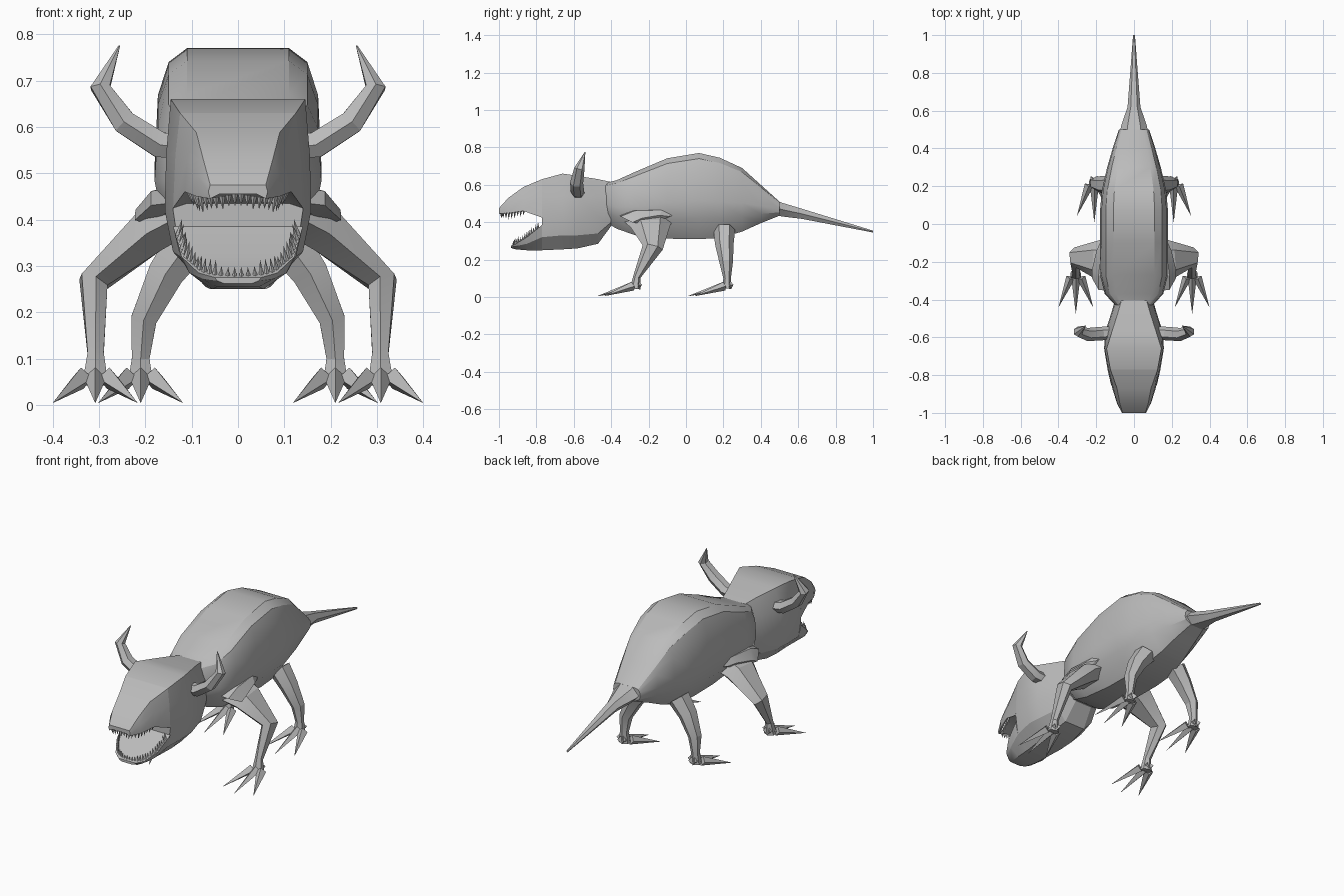
import bpy, bmesh, math, random
from mathutils import Vector

if "Cube" in bpy.data.objects:
    bpy.data.objects.remove(bpy.data.objects["Cube"], do_unlink=True)
random.seed(4)

hide = bpy.data.materials.new("hide_grey")
hide.use_nodes = True
GREY = (0.5, 0.5, 0.5, 1)
hide.diffuse_color = GREY
hide.node_tree.nodes["Principled BSDF"].inputs["Base Color"].default_value = GREY


def finish(bm, name, mirror=False, angle=30):
    bmesh.ops.recalc_face_normals(bm, faces=bm.faces)
    mesh = bpy.data.meshes.new(name)
    bm.to_mesh(mesh)
    bm.free()
    mesh.materials.append(hide)
    ob = bpy.data.objects.new(name, mesh)
    bpy.context.collection.objects.link(ob)
    bpy.ops.object.select_all(action='DESELECT')
    ob.select_set(True)
    bpy.context.view_layer.objects.active = ob
    bpy.ops.object.shade_smooth_by_angle(angle=math.radians(angle))
    if mirror:
        ob.modifiers.new("Mirror", 'MIRROR').use_mirror_merge = False
    return ob


def skin(bm, rings):
    """Bridge rings of points and cap both ends."""
    loops = [[bm.verts.new(p) for p in r] for r in rings]
    n = len(loops[0])
    for a, b in zip(loops, loops[1:]):
        for i in range(n):
            j = (i + 1) % n
            bm.faces.new((a[i], a[j], b[j], b[i]))
    bm.faces.new(loops[0])
    bm.faces.new(loops[-1])


def loft(name, sections, angle=30):
    """Sections are (y, half outline as x,z pairs from top to bottom)."""
    bm = bmesh.new()
    skin(bm, [[(x, y, z) for x, z in half] + [(-x, y, z) for x, z in reversed(half)]
              for y, half in sections])
    return finish(bm, name, angle=angle)


def tube(bm, path, sides=6):
    """Path entries are (x, y, z, radius along y, radius across)."""
    pts = [Vector(p[:3]) for p in path]
    rings = []
    for i, p in enumerate(path):
        t = pts[min(i + 1, len(pts) - 1)] - pts[max(i - 1, 0)]
        v = t.cross(Vector((0, 1, 0))).normalized()
        u = v.cross(t).normalized()
        rings.append([pts[i] + u * p[3] * math.cos(a) + v * p[4] * math.sin(a)
                      for a in (math.tau * k / sides for k in range(sides))])
    skin(bm, rings)


def spike(bm, base, tip, radius, sides=4):
    base, tip = Vector(base), Vector(tip)
    q = (tip - base).to_track_quat('Z', 'Y')
    ring = [bm.verts.new(base + q @ Vector((radius * math.cos(a), radius * math.sin(a), 0)))
            for a in (math.tau * k / sides for k in range(sides))]
    top = bm.verts.new(tip)
    for i in range(sides):
        bm.faces.new((ring[i], ring[(i + 1) % sides], top))
    bm.faces.new(ring)


# Body: one faceted outline scaled along the spine (y, half width, bottom, top)
OUTLINE = [(.61, 1), (.83, .935), (.96, .78), (1, .45), (.92, .24), (.5, 0)]
spine = [(-.43, .10, .40, .61), (-.37, .155, .365, .625), (-.27, .18, .33, .67),
         (-.1, .18, .312, .742), (.07, .18, .31, .77), (.18, .17, .315, .745),
         (.3, .142, .35, .69), (.4, .113, .395, .60), (.5, .08, .435, .51)]
loft("body", [(y, [(w * x, b + (t - b) * z) for x, z in OUTLINE])
              for y, w, b, t in spine])

# Tail
tail = [(.46, .078, .44, .525), (.52, .068, .43, .502), (.62, .034, .418, .472), (1, .005, .345, .355)]
loft("tail", [(y, [(w * .5, t), (w, (t + b) / 2), (w * .5, b)]) for y, w, b, t in tail])

# Head: skull, upper jaw and lower jaw meet at the mouth corner
loft("skull", [
    (-.77, [(.125, .63), (.135, .54), (.14, .42), (.125, .32), (.06, .25)]),
    (-.66, [(.145, .66), (.155, .54), (.158, .42), (.14, .33), (.07, .255)]),
    (-.58, [(.12, .648), (.152, .54), (.155, .42), (.135, .33), (.07, .26)]),
    (-.47, [(.085, .63), (.115, .54), (.12, .43), (.11, .34), (.06, .285)]),
    (-.40, [(.065, .615), (.095, .54), (.10, .45), (.09, .40), (.05, .38)])], 25)
loft("upper_jaw", [
    (-.77, [(.125, .63), (.135, .54), (.14, .425), (.11, .435)]),
    (-.87, [(.09, .588), (.11, .53), (.115, .46), (.09, .47)]),
    (-.95, [(.075, .53), (.088, .495), (.09, .45), (.065, .465)]),
    (-1.0, [(.06, .475), (.064, .46), (.06, .445), (.04, .455)])])
loft("lower_jaw", [
    (-.77, [(.14, .385), (.125, .32), (.06, .25)]),
    (-.85, [(.122, .32), (.105, .285), (.055, .25)]),
    (-.91, [(.085, .285), (.077, .272), (.045, .255)]),
    (-.935, [(.05, .275), (.045, .268), (.03, .262)])])


# Teeth: spikes spaced along each lip
def teeth(name, lip, rise, spacing=.016):
    bm = bmesh.new()
    pts = [Vector(p) for p in lip]
    for a, b in zip(pts, pts[1:]):
        n = max(1, round((b - a).length / spacing))
        for i in range(n):
            p = a.lerp(b, (i + .5) / n)
            tip = p + Vector((-p.x * .06, 0, rise * random.uniform(.7, 1.15)))
            spike(bm, p, tip, .007)
    finish(bm, name, mirror=True)


teeth("upper_teeth", [(0, -.99, .457), (.055, -.985, .447), (.085, -.94, .452), (.108, -.86, .465)], -.034)
teeth("lower_teeth", [(0, -.925, .27), (.045, -.92, .272), (.08, -.9, .282),
                      (.115, -.845, .32), (.13, -.785, .37)], .036)

# Horns
bm = bmesh.new()
tube(bm, [(.11, -.575, .555, .035, .03), (.17, -.58, .562, .036, .032), (.245, -.585, .61, .035, .03),
          (.297, -.57, .685, .028, .024), (.256, -.54, .775, .002, .002)])
finish(bm, "horns", mirror=True, angle=20)


# Legs with three clawed toes each
def legs(name, path, toe_reach):
    bm = bmesh.new()
    tube(bm, path)
    x, y = path[-1][:2]
    for side in (-1, 0, 1):
        knuckle = (x + side * .028, y - .012, .058)
        reach = toe_reach if side == 0 else toe_reach * .83
        spike(bm, (x, y + .02, .066), knuckle, .025)
        spike(bm, knuckle, (x + side * .092, y - reach, .004), .024)
    finish(bm, name, mirror=True, angle=20)


legs("front_legs", [(.10, -.2, .42, .14, .05), (.19, -.19, .375, .105, .055),
                    (.312, -.178, .265, .055, .035), (.307, -.262, .11, .02, .02),
                    (.308, -.272, .045, .028, .032)], .205)
legs("rear_legs", [(.10, .205, .36, .058, .055), (.155, .205, .285, .05, .045),
                   (.203, .215, .185, .036, .032), (.21, .22, .10, .02, .022),
                   (.21, .217, .045, .025, .032)], .21)

# Shoulder pads where the front legs meet the trunk
bm = bmesh.new()
tube(bm, [(.11, -.2, .44, .155, .04), (.172, -.2, .435, .15, .034), (.2, -.19, .415, .10, .02)])
finish(bm, "shoulders", mirror=True, angle=20)
